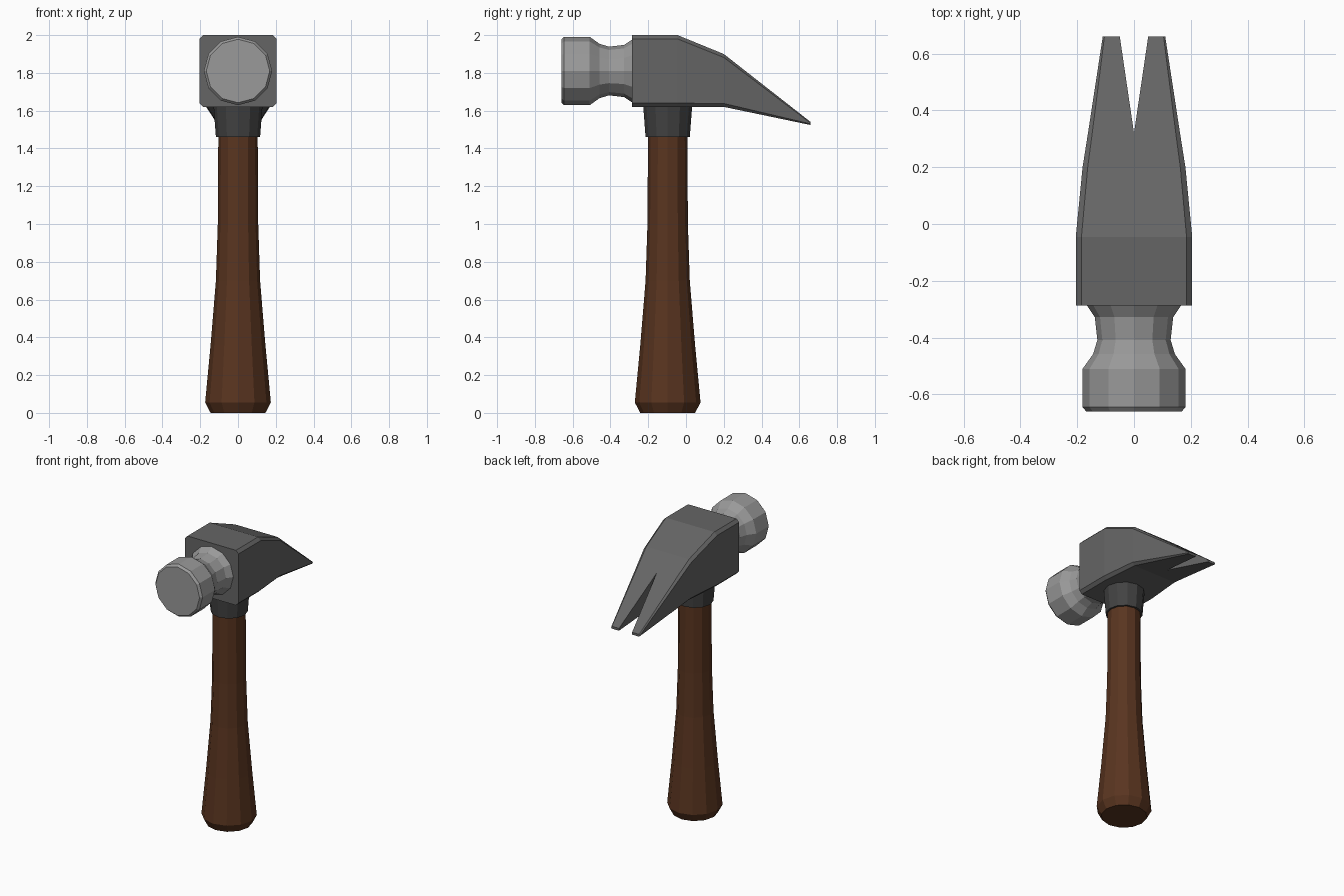
import bpy, bmesh
from math import cos, sin, tau

if "Cube" in bpy.data.objects:
    bpy.data.objects.remove(bpy.data.objects["Cube"])


def material(name, color):
    mat = bpy.data.materials.new(name)
    mat.diffuse_color = (*color, 1)
    mat.use_nodes = True
    mat.node_tree.nodes["Principled BSDF"].inputs["Base Color"].default_value = mat.diffuse_color
    return mat


def finish(name, bm, mat):
    bmesh.ops.recalc_face_normals(bm, faces=bm.faces)
    mesh = bpy.data.meshes.new(name)
    bm.to_mesh(mesh)
    bm.free()
    mesh.materials.append(mat)
    obj = bpy.data.objects.new(name, mesh)
    bpy.context.collection.objects.link(obj)
    return obj


def lathe(name, profile, place, mat, sides=12):
    """Capped low-poly turning; profile holds (position along axis, radius)."""
    bm = bmesh.new()
    rings = [[bm.verts.new(place(r * cos(tau * i / sides), r * sin(tau * i / sides), t))
              for i in range(sides)] for t, r in profile]
    for a, b in zip(rings, rings[1:]):
        for i in range(sides):
            j = (i + 1) % sides
            bm.faces.new((a[i], a[j], b[j], b[i]))
    bm.faces.new(rings[0])
    bm.faces.new(rings[-1])
    return finish(name, bm, mat)


wood = material("wood", (0.10, 0.035, 0.014))
dark = material("dark_steel", (0.055, 0.055, 0.055))
steel = material("steel", (0.13, 0.13, 0.13))
bright = material("bright_steel", (0.32, 0.32, 0.32))

# Handle and collar stand upright on a shared axis
upright = lambda a, b, t: (a, b - 0.097, t)
lathe("handle", [(0, 0.145), (0.055, 0.174), (0.36, 0.145), (0.7, 0.117),
                 (1.0, 0.107), (1.5, 0.104)], upright, wood)
lathe("collar", [(1.46, 0.117), (1.63, 0.13)], upright, dark)

# Striking face and neck point forward
forward = lambda a, b, t: (a, t, b + 1.81)
lathe("striking_face", [(-0.66, 0.168), (-0.645, 0.181), (-0.51, 0.181), (-0.458, 0.144),
                        (-0.408, 0.129), (-0.328, 0.138), (-0.28, 0.17)], forward, bright)

# Head and claw: half sections (y, inner x, outer x, bottom z, top z, chamfer), mirrored
sections = [(-0.287, 0, 0.205, 1.62, 2.0, 0.02),
            (-0.045, 0, 0.205, 1.62, 2.0, 0.02),
            (0.20, 0, 0.181, 1.62, 1.90, 0.018),
            (0.32, 0, 0.162, 1.595, 1.806, 0.015),
            (0.66, 0.05, 0.11, 1.524, 1.54, 0.006)]
bm = bmesh.new()
rings = []
for y, inner, outer, low, high, c in sections:
    outline = [(inner, high), (outer - c, high), (outer, high - c),
               (outer, low + c), (outer - c, low), (inner, low)]
    rings.append([bm.verts.new((x, y, z)) for x, z in outline])
for a, b in zip(rings, rings[1:]):
    for i in range(5):
        bm.faces.new((a[i], a[i + 1], b[i + 1], b[i]))
# Inner wall of the claw slit, then the end caps
bm.faces.new((rings[-2][5], rings[-2][0], rings[-1][0], rings[-1][5]))
bm.faces.new(rings[0])
bm.faces.new(rings[-1])
head = finish("head_and_claw", bm, steel)
mirror = head.modifiers.new("mirror", 'MIRROR')
mirror.use_axis = (True, False, False)
mirror.use_mirror_merge = True
